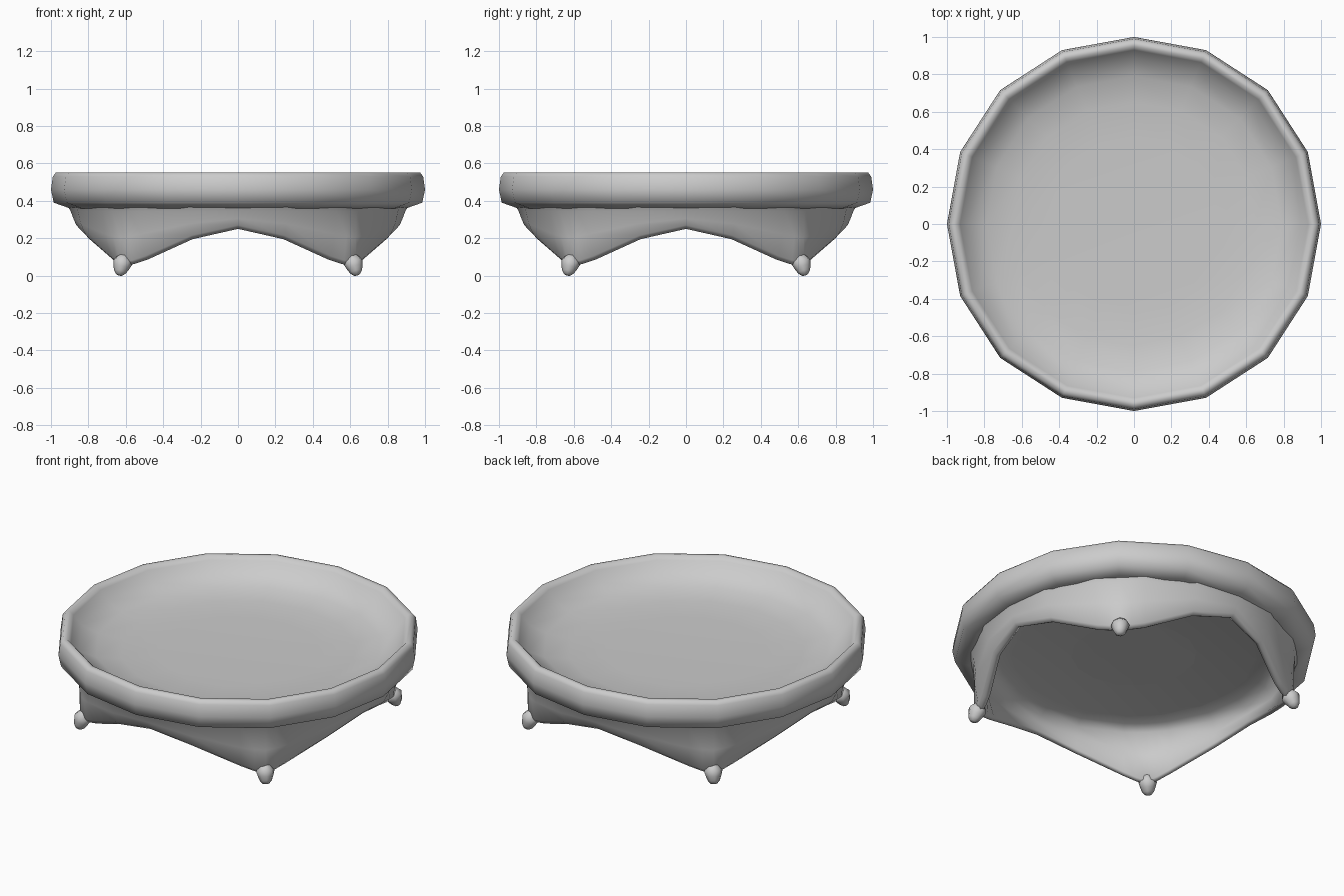
import bpy
from math import sin, cos, pi, radians

if "Cube" in bpy.data.objects:
    bpy.data.objects.remove(bpy.data.objects["Cube"])


def make_grid(name, rings):
    """Skin rings of equal length; a one-point ring becomes a pole."""
    verts, starts = [], []
    for ring in rings:
        starts.append(len(verts))
        verts += ring
    faces = []
    for k in range(len(rings) - 1):
        a, b = rings[k], rings[k + 1]
        sa, sb = starts[k], starts[k + 1]
        n = max(len(a), len(b))
        for i in range(n):
            j = (i + 1) % n
            if len(a) == 1:
                faces.append((sa, sb + j, sb + i))
            elif len(b) == 1:
                faces.append((sa + i, sa + j, sb))
            else:
                faces.append((sa + i, sa + j, sb + j, sb + i))
    mesh = bpy.data.meshes.new(name)
    mesh.from_pydata(verts, [], faces)
    mesh.update()
    obj = bpy.data.objects.new(name, mesh)
    bpy.context.collection.objects.link(obj)
    bpy.context.view_layer.objects.active = obj
    obj.select_set(True)
    bpy.ops.object.mode_set(mode='EDIT')
    bpy.ops.mesh.select_all(action='SELECT')
    bpy.ops.mesh.normals_make_consistent(inside=False)
    bpy.ops.object.mode_set(mode='OBJECT')
    bpy.ops.object.shade_smooth()
    obj.select_set(False)
    return obj


def lathe_rings(profile, sides, diagonal=1.0):
    """Rings of a turned profile; diagonal scales the points at 45 degrees."""
    rings = []
    for r, z in profile:
        if r == 0:
            rings.append([(0, 0, z)])
            continue
        ring = []
        for i in range(sides):
            t = 2 * pi * i / sides
            s = r * (1 + (diagonal - 1) * sin(2 * t) ** 2)
            ring.append((s * cos(t), s * sin(t), z))
        rings.append(ring)
    return rings


# Sixteen-sided dish with a rounded rim
dish = [(0, 0.402), (0.45, 0.404), (0.65, 0.41), (0.79, 0.432), (0.885, 0.475),
        (0.93, 0.53), (0.95, 0.552), (0.975, 0.55), (0.99, 0.53),
        (1.0, 0.46), (0.985, 0.39), (0.90, 0.36), (0.84, 0.38), (0, 0.395)]
make_grid("dish", lathe_rings(dish, 16, 1.012))

# Scalloped skirt: angle from an arch centre, mid radius, bottom radius and height
half = [(0, 0.88, 0.865, 0.25), (17, 0.88, 0.85, 0.195),
        (36, 0.88, 0.845, 0.085), (41, 0.885, 0.865, 0.062)]
quarter = half + [(45, 0.89, 0.89, 0.05)] + [(90 - c[0],) + c[1:] for c in half[:0:-1]]
columns = []
for q in range(4):
    for a, rm, rb, zb in quarter:
        t = radians(a + 90 * q)
        zm = 0.36 - 0.5 * (0.36 - zb)
        section = [(0.915, 0.378), (0.895, 0.345), (rm, zm), (rb, zb + 0.02),
                   (rb - 0.02, zb), (rb - 0.045, zb + 0.012), (0.825, zm + 0.01),
                   (0.80, 0.35), (0.75, 0.378), (0.6, 0.388)]
        columns.append([(r * cos(t), r * sin(t), z) for r, z in section])
make_grid("skirt", [list(row) for row in zip(*columns)] + [[(0, 0, 0.39)]])

# Four small tapered feet tilted outwards
foot_profile = [(0, 0.0), (0.018, 0.003), (0.033, 0.02), (0.043, 0.045),
                (0.052, 0.075), (0.03, 0.11), (0, 0.125)]
for q in range(4):
    foot = make_grid("foot_%d" % (q + 1), lathe_rings(foot_profile, 8))
    a = pi / 4 + q * pi / 2
    foot.location = (0.90 * cos(a), 0.90 * sin(a), 0.002)
    foot.rotation_euler = (0, radians(-22), a)
